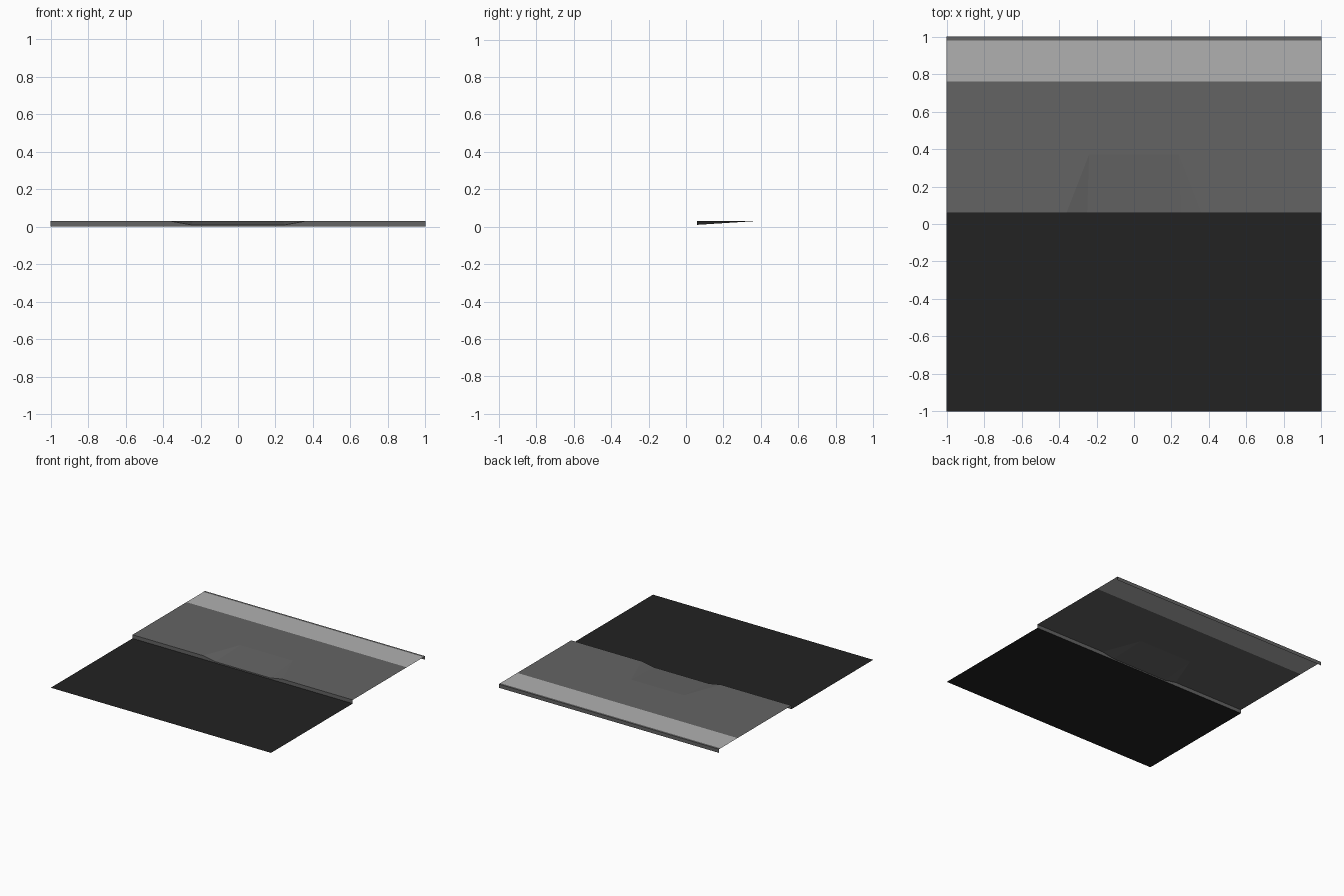
import bpy

cube = bpy.data.objects.get("Cube")
if cube:
    bpy.data.objects.remove(cube, do_unlink=True)

TOP = 0.03      # pavement height
LOW = 0.01      # lowered kerb height
KERB = 0.06     # y of the kerb face
RAMP = 0.37     # y where the ramp meets the pavement


def material(name, level):
    mat = bpy.data.materials.new(name)
    colour = (level, level, level, 1)
    mat.diffuse_color = colour
    mat.use_nodes = True
    bsdf = mat.node_tree.nodes["Principled BSDF"]
    bsdf.inputs["Base Color"].default_value = colour
    bsdf.inputs["Roughness"].default_value = 0.9
    return mat


asphalt = material("asphalt", 0.016)
concrete = material("grey concrete", 0.127)
paving = material("light paving", 0.434)


def sheet(name, faces, mat):
    """Open sheet from faces given as lists of corner points."""
    points = list(dict.fromkeys(p for f in faces for p in f))
    mesh = bpy.data.meshes.new(name)
    mesh.from_pydata(points, [], [[points.index(p) for p in f] for f in faces])
    mesh.materials.append(mat)
    obj = bpy.data.objects.new(name, mesh)
    bpy.context.collection.objects.link(obj)
    return obj


def strip(name, y0, z0, y1, z1, mat):
    """Full-width strip between two lines along x."""
    return sheet(name, [[(-1, y0, z0), (1, y0, z0), (1, y1, z1), (-1, y1, z1)]], mat)


def mirrored(face):
    return [(-x, y, z) for x, y, z in reversed(face)]


# Road, light band and rear edging
strip("road", -1, 0, KERB, 0, asphalt)
strip("pavement_rear", RAMP, TOP, 0.76, TOP, concrete)
strip("light_band", 0.76, TOP, 0.98, TOP, paving)
strip("rear_edging", 0.98, TOP, 1, TOP, concrete)
sheet("rear_face", [[(1, 1, 0), (-1, 1, 0), (-1, 1, TOP), (1, 1, TOP)]], concrete)

# Key points of the dropped kerb on the +x side
outer_top, outer_foot = (0.36, KERB, TOP), (0.36, KERB, 0)
inner_top, inner_foot = (0.25, KERB, LOW), (0.25, KERB, 0)
ramp_head = (0.24, RAMP, TOP)

# Pavement either side of the ramp
side = [outer_top, (1, KERB, TOP), (1, RAMP, TOP), ramp_head]
sheet("pavement_sides", [side, mirrored(side)], concrete)

# Driveway ramp with its sloping wings
wing = [inner_top, outer_top, ramp_head]
slope = [(-0.25, KERB, LOW), inner_top, ramp_head, (-0.24, RAMP, TOP)]
sheet("driveway_ramp", [slope, wing, mirrored(wing)], concrete)

# Kerb face, lowered in front of the ramp
kerb_end = [outer_foot, (1, KERB, 0), (1, KERB, TOP), outer_top]
kerb_wing = [inner_foot, outer_foot, outer_top, inner_top]
kerb_low = [(-0.25, KERB, 0), inner_foot, inner_top, (-0.25, KERB, LOW)]
sheet("kerb_face", [kerb_low, kerb_wing, mirrored(kerb_wing),
                    kerb_end, mirrored(kerb_end)], concrete)
